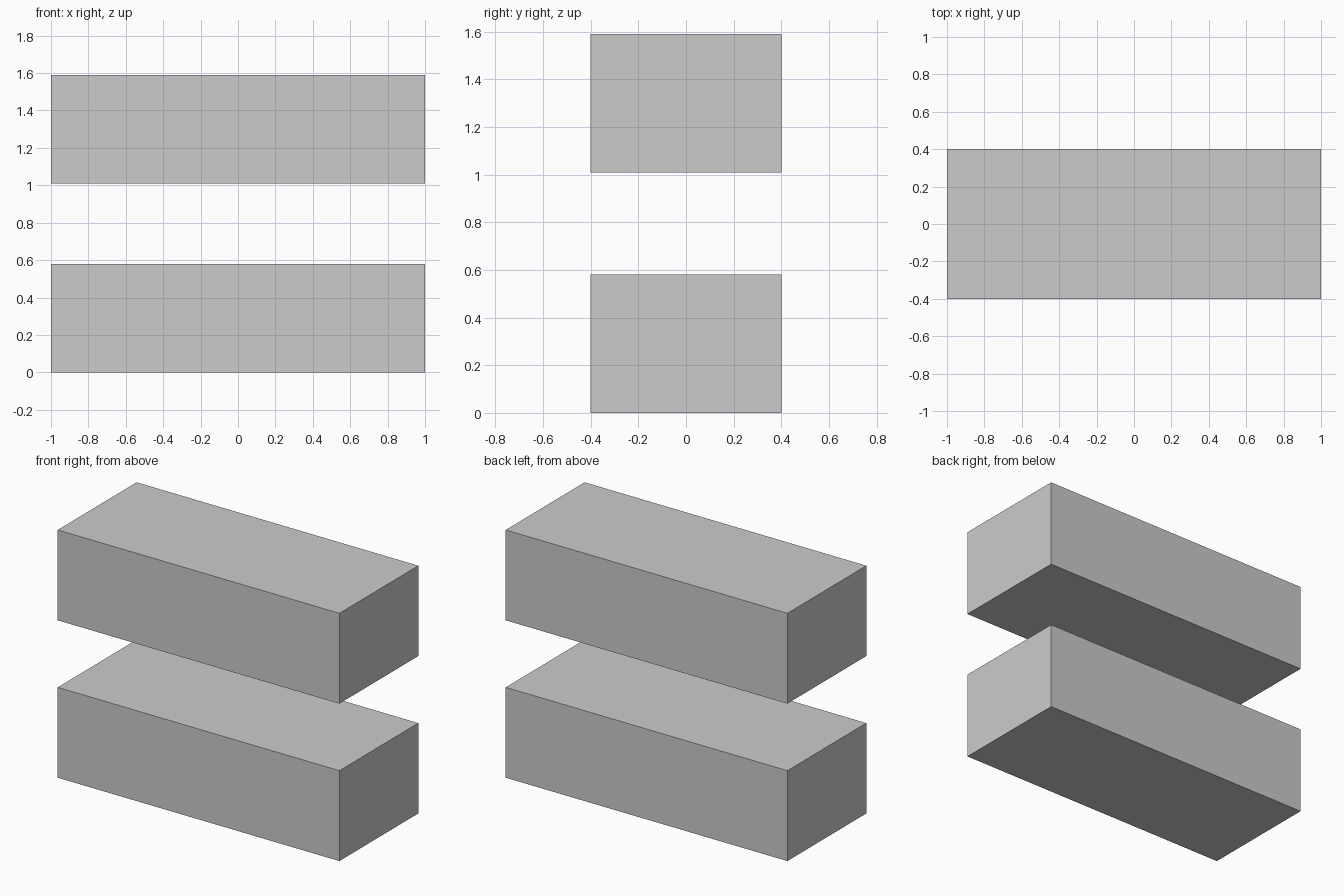
import bpy

if "Cube" in bpy.data.objects:
    bpy.data.objects.remove(bpy.data.objects["Cube"])

WIDTH, DEPTH, HEIGHT = 2.0, 0.8, 0.58


def block(name, bottom):
    bpy.ops.mesh.primitive_cube_add(size=1, location=(0, 0, bottom + HEIGHT / 2))
    obj = bpy.context.object
    obj.name = name
    obj.scale = (WIDTH, DEPTH, HEIGHT)
    bpy.ops.object.transform_apply(location=False, rotation=False, scale=True)
    return obj


# Two identical blocks, one floating above the other
for name, bottom in (("lower_block", 0.0), ("upper_block", 1.01)):
    block(name, bottom)
